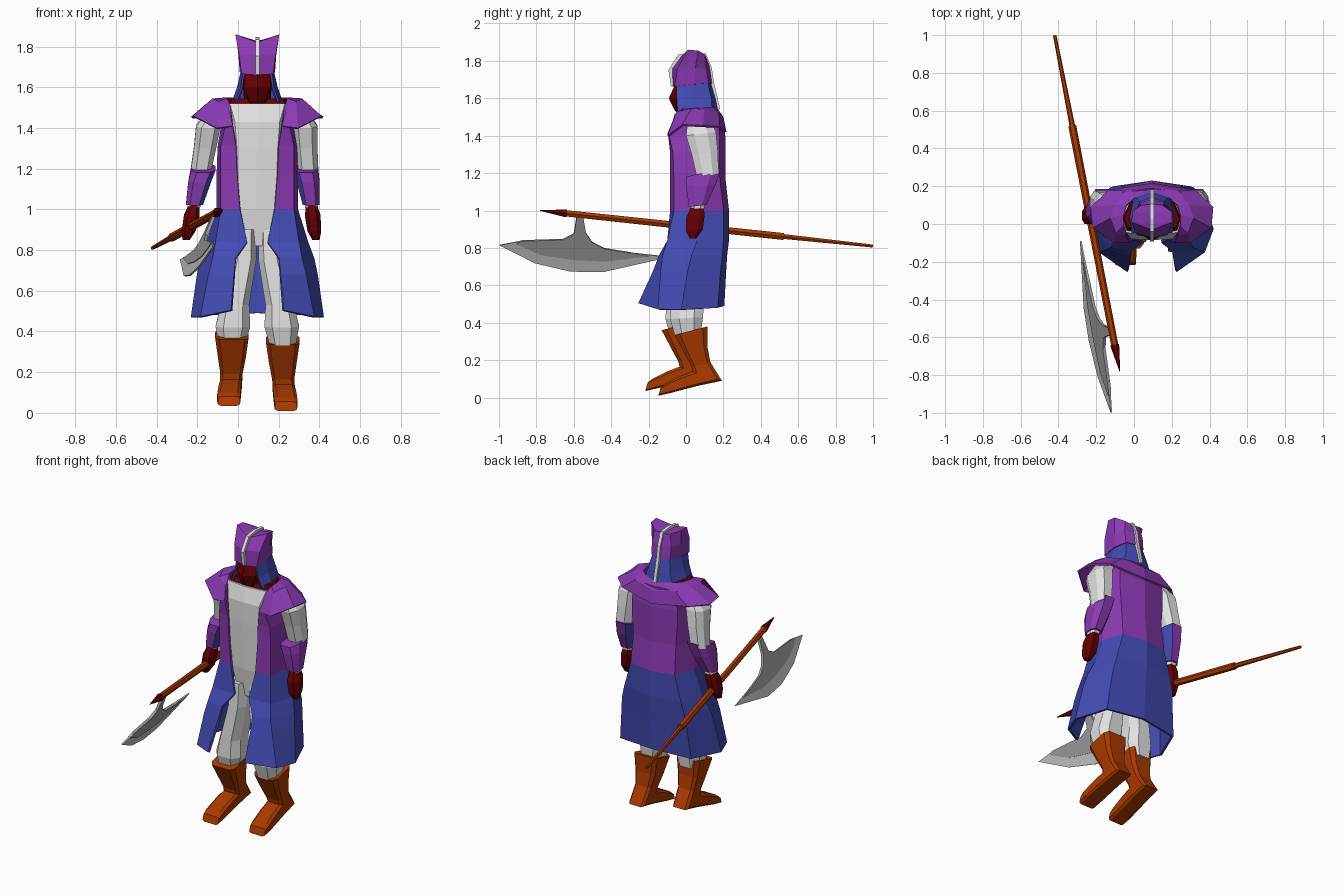
import bpy, bmesh
from mathutils import Vector

CX = 0.095  # symmetry plane of the figure


def material(name, r, g, b):
    m = bpy.data.materials.new(name)
    m.diffuse_color = (r, g, b, 1)
    return m


PURPLE = material("purple cloth", 0.26, 0.042, 0.45)
BLUE = material("blue cloth", 0.056, 0.07, 0.45)
WHITE = material("white cloth", 0.76, 0.76, 0.76)
RED = material("dark red skin", 0.125, 0.0, 0.001)
BROWN = material("brown leather", 0.40, 0.042, 0.0)
STEEL = material("grey steel", 0.35, 0.35, 0.35)
EDGE = material("light steel", 0.58, 0.58, 0.58)


def build(name, verts, faces, mats, rule=None, thick=0, offset=-1):
    """Mesh object with flat faces, outward normals and optional thickness."""
    bm = bmesh.new()
    vs = [bm.verts.new(v) for v in verts]
    for f in faces:
        bm.faces.new([vs[i] for i in f])
    bmesh.ops.recalc_face_normals(bm, faces=bm.faces[:])
    bm.normal_update()
    if rule:
        for f in bm.faces:
            f.material_index = rule(f.calc_center_median(), f.normal)
    me = bpy.data.meshes.new(name)
    bm.to_mesh(me)
    bm.free()
    for m in mats:
        me.materials.append(m)
    ob = bpy.data.objects.new(name, me)
    bpy.context.collection.objects.link(ob)
    if thick:
        mod = ob.modifiers.new("thickness", 'SOLIDIFY')
        mod.thickness, mod.offset = thick, offset
    return ob


def loft(name, rings, mats, closed=True, **kw):
    n, verts = len(rings[0]), [p for r in rings for p in r]
    faces = []
    for k in range(len(rings) - 1):
        for i in range(n if closed else n - 1):
            j = (i + 1) % n
            faces.append((k * n + i, k * n + j, (k + 1) * n + j, (k + 1) * n + i))
    if closed:
        faces += [tuple(range(n)), tuple(range(len(verts) - n, len(verts)))]
    return build(name, verts, faces, mats, **kw)


def mirrored(half):
    """Half section of (u, y, z), ending at the back centre, made whole."""
    left = [(CX - u, y, z) for u, y, z in half]
    right = [(CX + u, y, z) for u, y, z in reversed(half) if u > 0]
    return left + right


def level(z, *pts):
    return mirrored([(u, y, z) for u, y in pts])


def octagon(p, q):
    return [(1, p), (q, 1), (-q, 1), (-1, p), (-1, -p), (-q, -1), (q, -1), (1, -p)]


def limb(name, rings, mats, s, lean=0, dy=0, dz=0, shape=octagon(.45, .55), **kw):
    """Rings (u, half width, front y, front z, back y, back z) on side s."""
    out = []
    for u, w, ya, za, yb, zb in rings:
        y, z = (ya + yb) / 2 + dy, (za + zb) / 2 + dz
        x = CX + s * (u + lean * max(0, 1.47 - z))
        out.append([(x + w * a, y + (yb - ya) / 2 * b, z + (zb - za) / 2 * b) for a, b in shape])
    return loft(name, out, mats, **kw)


# Tunic and skin at the collar
loft("tunic", [
    level(.82, (0, -.05), (.05, -.05), (.10, .0), (.10, .10), (0, .15)),
    level(1.0, (0, -.075), (.09, -.07), (.14, 0), (.13, .12), (0, .17)),
    level(1.3, (0, -.085), (.10, -.08), (.15, 0), (.13, .13), (0, .18)),
    level(1.43, (0, -.085), (.11, -.08), (.16, 0), (.13, .13), (0, .17)),
    level(1.52, (0, -.06), (.135, -.045), (.155, .02), (.11, .11), (0, .14))], [WHITE])
loft("collar_skin", [
    level(1.515, (0, -.05), (.135, -.038), (.156, .03), (.115, .12), (0, .15)),
    level(1.545, (0, -.03), (.125, -.02), (.145, .03), (.11, .115), (0, .145))], [RED])

# Long open coat, purple above the waist and blue below
loft("coat", [
    level(1.52, (.135, -.04), (.17, -.03), (.20, .06), (.15, .17), (0, .19)),
    level(1.40, (.12, -.095), (.16, -.09), (.18, .05), (.16, .18), (0, .21)),
    level(1.31, (.105, -.085), (.18, -.07), (.195, .06), (.16, .18), (0, .21)),
    level(1.18, (.10, -.085), (.18, -.065), (.20, .06), (.15, .18), (0, .21)),
    level(1.0, (.085, -.085), (.18, -.065), (.20, .07), (.155, .20), (0, .23)),
    level(.84, (.05, -.10), (.205, -.10), (.25, .06), (.20, .20), (0, .23)),
    level(.76, (.107, -.145), (.22, -.125), (.28, .03), (.22, .195), (0, .22)),
    level(.68, (.115, -.175), (.24, -.135), (.297, .01), (.23, .185), (0, .215)),
    mirrored([(.13, -.255, .505), (.28, -.15, .473), (.327, -.025, .47),
              (.25, .17, .48), (0, .205, .49)])],
    [PURPLE, BLUE], closed=False, thick=.015, rule=lambda c, n: int(c.z < 1.0))

# Shoulder mantle with flared points
loft("mantle", [
    mirrored([(.14, -.03, 1.53), (.15, -.01, 1.545), (.15, .05, 1.55), (.135, .10, 1.55),
              (.09, .14, 1.55), (0, .165, 1.55)]),
    mirrored([(.14, -.06, 1.49), (.19, -.05, 1.53), (.22, .03, 1.545), (.20, .10, 1.54),
              (.14, .175, 1.52), (0, .20, 1.50)]),
    mirrored([(.12, -.10, 1.41), (.20, -.10, 1.40), (.315, -.02, 1.46), (.325, .09, 1.455),
              (.23, .18, 1.45), (0, .216, 1.42)])],
    [PURPLE], closed=False, thick=.012)

# Head: face, hood, tall cap and crest strip
loft("face", [
    level(1.50, (0, -.03), (.04, -.02), (.06, .05), (0, .10)),
    level(1.535, (0, -.06), (.04, -.05), (.065, .03), (0, .11)),
    level(1.60, (0, -.092), (.065, -.05), (.07, .03), (0, .11)),
    level(1.67, (0, -.06), (.065, -.045), (.07, .03), (0, .11))], [RED])
loft("hood", [
    level(1.53, (.108, -.045), (.125, .03), (.10, .14), (0, .175)),
    level(1.60, (.082, -.05), (.10, .03), (.078, .135), (0, .16)),
    level(1.685, (.07, -.052), (.08, .03), (.06, .115), (0, .135))],
    [BLUE], closed=False, thick=.01)
loft("cap", [
    mirrored([(0, -.07, 1.66), (.078, -.06, 1.665), (.087, .04, 1.675), (.065, .12, 1.68),
              (0, .142, 1.68)]),
    level(1.76, (0, -.075), (.09, -.045), (.093, .05), (.068, .11), (0, .13)),
    mirrored([(0, -.03, 1.82), (.108, .01, 1.86), (.105, .065, 1.855), (.055, .10, 1.835),
              (0, .105, 1.825)]),
    mirrored([(0, -.028, 1.821), (.004, .01, 1.826), (.004, .06, 1.828), (.004, .09, 1.827),
              (0, .104, 1.826)])], [PURPLE])
CREST = [(-.07, 1.665), (-.083, 1.75), (-.035, 1.825), (.03, 1.835), (.10, 1.83), (.127, 1.76),
         (.139, 1.68), (.158, 1.60), (.172, 1.54)]
loft("crest_strip", [[(CX - .01, y, z), (CX + .01, y, z)] for y, z in CREST],
     [WHITE], closed=False, thick=.022, offset=0)

# Arms, cuffs, hands, legs and boots
for s, side in ((1, "left"), (-1, "right")):
    lean = .1 if s < 0 else 0
    dy, dz = (-.07, .025) if s < 0 else (0, 0)
    limb("upper_arm_" + side, [
        (.19, .05, .01, 1.49, .13, 1.49), (.235, .06, 0, 1.40, .16, 1.42),
        (.24, .055, .03, 1.30, .17, 1.32), (.25, .05, .06, 1.17, .175, 1.20)], [WHITE], s, lean)
    limb("forearm_" + side, [
        (.238, .06, .0, 1.18, .185, 1.225), (.25, .056, .0, 1.13, .16, 1.14),
        (.264, .042, .015, 1.02, .11, 1.03)], [PURPLE, BLUE], s, lean,
        rule=lambda c, n: int(n.x * s < -.3))
    limb("cuff_" + side, [
        (.264, .034, .025, 1.03, .10, 1.035), (.266, .031, .025, 1.008, .098, 1.012)],
        [WHITE], s, lean)
    limb("hand_" + side, [
        (.265, .025, .03, 1.03, .09, 1.03), (.272, .038, .0, .96, .10, .98),
        (.28, .034, .0, .89, .09, .90), (.288, .018, .02, .85, .055, .85)], [RED], s, lean)
    limb("leg_" + side, [
        (.06, .055, -.06, .90, .13, .90), (.065, .06, -.07, .75, .12, .75),
        (.11, .07, -.08, .53, .10, .53), (.12, .085, -.085, .42, .09, .43),
        (.125, .065, -.06, .33, .08, .35)], [WHITE], s, dy=dy * .35)
    limb("boot_" + side, [
        (.125, .082, -.06, .335, .115, .38), (.125, .068, -.01, .24, .115, .27),
        (.127, .055, .03, .165, .13, .19), (.13, .054, .035, .14, .192, .09),
        (.135, .056, -.03, .115, .06, .062), (.14, .057, -.11, .075, -.085, .024),
        (.14, .054, -.135, .055, -.148, .01)], [BROWN], s, dy=dy, dz=dz,
        shape=octagon(.7, .75))


# Polearm: shaft sections and tip along one line
def on_shaft(y):
    t = (y + .78) / 1.78
    return Vector((-.075 - .345 * t, y, 1.0 - .19 * t))


def rod(name, mat, y0, y1, r0, r1):
    axis = on_shaft(y1) - on_shaft(y0)
    a = axis.cross(Vector((0, 0, 1))).normalized()
    b = a.cross(axis).normalized()
    hexa = [(1, 0), (.5, .866), (-.5, .866), (-1, 0), (-.5, -.866), (.5, -.866)]
    loft(name, [[on_shaft(y) + r * (a * p + b * q) for p, q in hexa]
                for y, r in ((y0, r0), (y1, r1))], [mat])


rod("shaft", BROWN, -.66, .52, .019, .021)
rod("shaft_end", BROWN, .5, .998, .015, .009)
rod("shaft_tip", RED, -.64, -.78, .024, .002)


# Crescent blade in a leaning plane below the shaft
def in_blade(y, z):
    p = on_shaft(y)
    return Vector((p.x - .42 * (p.z - z), y, z))


top = [(-.88, .838), (-.75, .843), (-.66, .845), (-.60, .875), (-.585, .965), (-.55, .965),
       (-.535, .88), (-.50, .83), (-.435, .797), (-.30, .775)]
inner = [(-.91, .823), (-.78, .765), (-.60, .738), (-.435, .73), (-.20, .757)]
outer = [(-.998, .815), (-.81, .72), (-.62, .675), (-.445, .672), (-.09, .752)]
body = top + inner[::-1]
build("blade_body", [in_blade(*p) for p in body], [tuple(range(len(body)))],
      [STEEL], thick=.016, offset=0)
loft("blade_edge", [[in_blade(*p) for p in inner], [in_blade(*p) for p in outer]],
     [EDGE], closed=False, thick=.009, offset=0)
# Slim light tips closing the blade corners
build("blade_tips", [in_blade(*p) for p in (outer[0], top[0], inner[0], outer[4], top[-1], inner[4])],
      [(0, 1, 2), (3, 4, 5)], [EDGE], thick=.009, offset=0)
